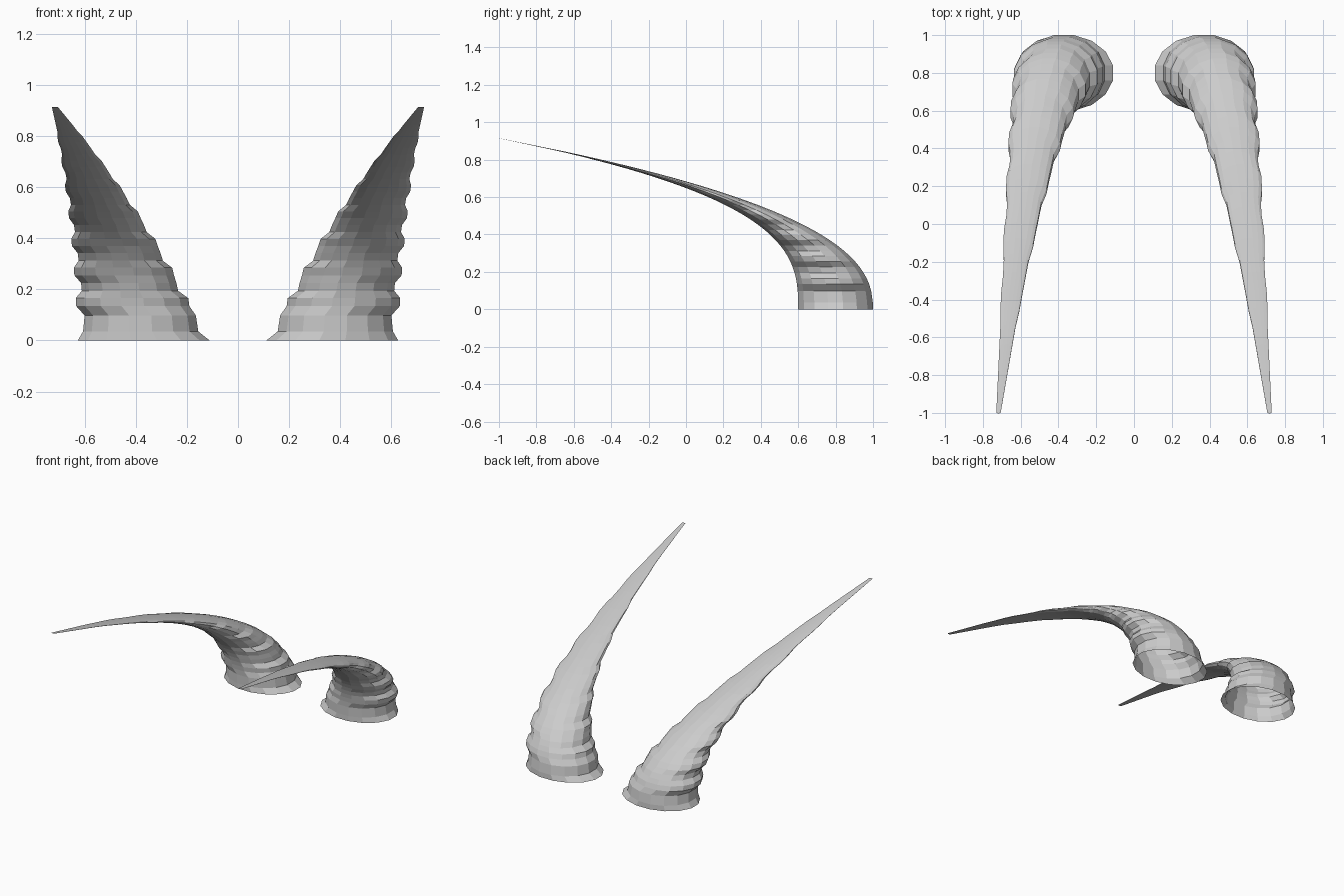
import bpy, bmesh, math

cube = bpy.data.objects.get("Cube")
if cube:
    bpy.data.objects.remove(cube)

SIDES = 16
TOP = 0.915

grey = bpy.data.materials.new("horn grey")
grey.use_nodes = True
colour = (0.6, 0.6, 0.6, 1)
grey.diffuse_color = colour
grey.node_tree.nodes["Principled BSDF"].inputs["Base Color"].default_value = colour


def levels():
    """Ring heights with inner and outer swell: 1 on a ridge, -1 in a groove."""
    rows = [(0, 1.5, 0.9), (0.035, -0.4, -0.5), (0.098, 0.8, -1.2)]
    z, pitch = 0.15, 0.12
    while z + pitch * 0.6 < TOP:
        rows += [(z - pitch * 0.13, 0.2, 1), (z + pitch * 0.13, 1, 1),
                 (z + pitch * 0.37, -1, -1), (z + pitch * 0.63, -0.3, -1)]
        z += pitch
        pitch *= 0.95
    return [r for r in rows if r[0] < TOP - 0.02] + [(TOP, 0, 0)]


def ring(z, swell_in, swell_out):
    """Horizontal section: ridged sideways, smooth front to back."""
    t = z / TOP
    swell = 0.016 * (1 - t)
    inner = 0.135 + 0.4 * z + 0.245 * z * z - swell * swell_in
    outer = 0.613 + 0.04 * z + 0.095 * z * z + swell * swell_out
    front = 0.6 - 1.602 * t ** 2.85
    back = 1 - 2 * t ** 2.38
    grow = 0.5 / math.cos(math.pi / SIDES)
    for i in range(SIDES):
        a = math.tau * (i + 0.5) / SIDES
        yield ((inner + outer) / 2 + math.cos(a) * (outer - inner) * grow,
               (front + back) / 2 + math.sin(a) * (back - front) * grow, z)


def horn(name, side):
    bm = bmesh.new()
    rings = [[bm.verts.new((side * x, y, z)) for x, y, z in ring(*row)]
             for row in levels()]
    # Skin the rings, leaving the base open
    for low, high in zip(rings, rings[1:]):
        for i in range(SIDES):
            j = (i + 1) % SIDES
            quad = [low[i], low[j], high[j], high[i]]
            bm.faces.new(quad if side > 0 else quad[::-1])
    mesh = bpy.data.meshes.new(name)
    bm.to_mesh(mesh)
    bm.free()
    mesh.materials.append(grey)
    obj = bpy.data.objects.new(name, mesh)
    bpy.context.collection.objects.link(obj)


horn("left_horn", 1)
horn("right_horn", -1)
